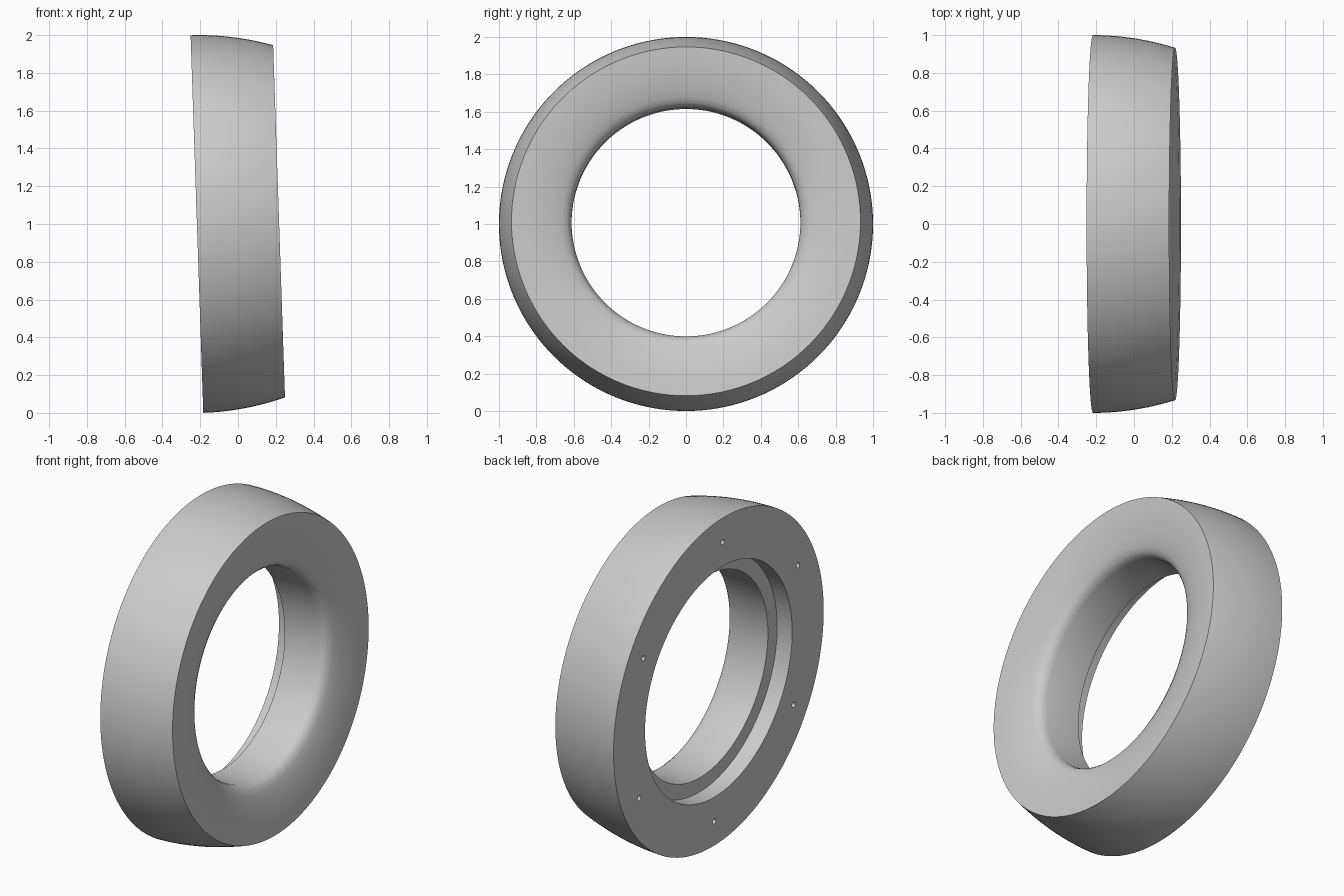
import bpy, bmesh, math
from mathutils import Matrix, Vector

cube = bpy.data.objects.get("Cube")
if cube:
    bpy.data.objects.remove(cube, do_unlink=True)

TILT = -0.0336
CENTRE = (0, 0, 1.007)
HALF = 0.2175        # half the ring's width
SEGMENTS = 144

grey = bpy.data.materials.new("plain_grey")
grey.use_nodes = True
colour = (0.6, 0.6, 0.6, 1)
grey.diffuse_color = colour
grey.node_tree.nodes["Principled BSDF"].inputs["Base Color"].default_value = colour


def add_object(name, bm):
    mesh = bpy.data.meshes.new(name)
    bmesh.ops.recalc_face_normals(bm, faces=bm.faces)
    bm.to_mesh(mesh)
    bm.free()
    mesh.materials.append(grey)
    obj = bpy.data.objects.new(name, mesh)
    bpy.context.collection.objects.link(obj)
    obj.location = CENTRE
    obj.rotation_euler = (0, TILT, 0)
    return obj


# Cross-section as (x, radius): crowned outside, dished face, stepped bore
outside = [(-HALF + 2 * HALF * t, 1 - 0.067 * t * t)
           for t in (i / 12 for i in range(13))]
dish = [(HALF - d, r) for d, r in (
    (0.006, 0.85), (0.017, 0.78), (0.032, 0.715), (0.048, 0.665),
    (0.062, 0.637), (0.08, 0.622), (0.108, 0.612))]
bore = [(-HALF + 0.1, 0.612), (-HALF + 0.1, 0.70), (-HALF, 0.70)]
profile = outside + dish + bore

# Ring body turned around its own axis
bm = bmesh.new()
verts = [bm.verts.new((x, 0, r)) for x, r in profile]
edges = [bm.edges.new((verts[i - 1], verts[i])) for i in range(len(verts))]
bmesh.ops.spin(bm, geom=verts + edges, cent=(0, 0, 0), axis=(1, 0, 0),
               angle=math.tau, steps=SEGMENTS, use_duplicate=False)
bmesh.ops.remove_doubles(bm, verts=bm.verts, dist=0.0001)
ring = add_object("ring_body", bm)

# Six blind screw holes in the flat rear face
bm = bmesh.new()
for i in range(6):
    place = (Matrix.Rotation(i * math.tau / 6, 4, 'X')
             @ Matrix.Translation(Vector((-HALF, 0, 0.85)))
             @ Matrix.Rotation(math.pi / 2, 4, 'Y'))
    bmesh.ops.create_cone(bm, cap_ends=True, segments=20, radius1=0.016,
                          radius2=0.016, depth=0.16, matrix=place)
cutter = add_object("screw_hole_cutter", bm)
cutter.hide_render = True

cut = ring.modifiers.new("screw_holes", 'BOOLEAN')
cut.operation = 'DIFFERENCE'
cut.solver = 'EXACT'
cut.object = cutter

bpy.ops.object.select_all(action='DESELECT')
ring.select_set(True)
bpy.context.view_layer.objects.active = ring
bpy.ops.object.modifier_apply(modifier=cut.name)
bpy.data.objects.remove(cutter, do_unlink=True)
bpy.ops.object.shade_smooth_by_angle(angle=math.radians(35))
